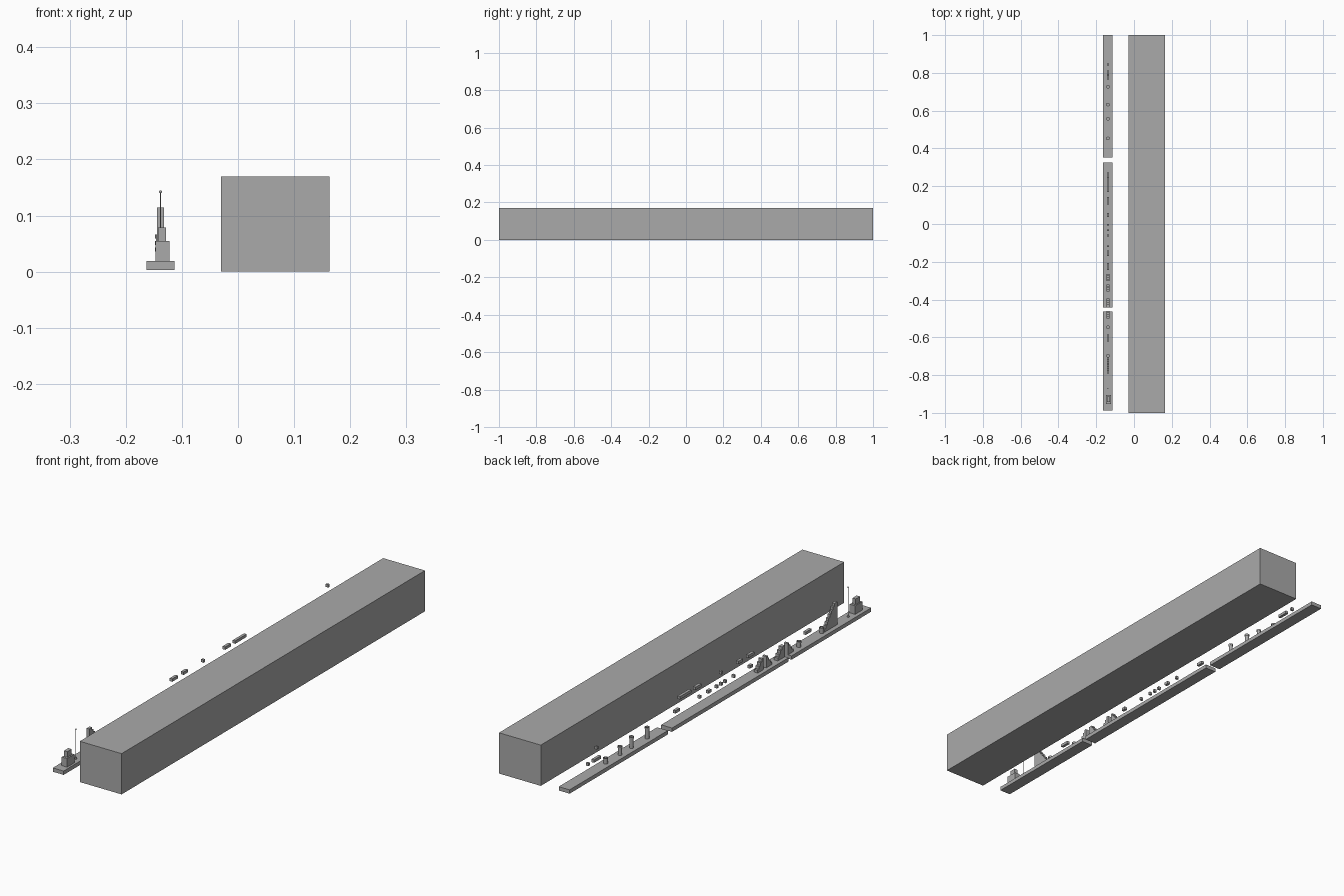
import bpy
import bmesh
import math
from mathutils import Matrix, Vector

old = bpy.data.objects.get("Cube")
if old:
    bpy.data.objects.remove(old, do_unlink=True)

GREY = 0.4
grey = bpy.data.materials.new("plain grey")
grey.use_nodes = True
grey.diffuse_color = (GREY, GREY, GREY, 1)
grey.node_tree.nodes["Principled BSDF"].inputs["Base Color"].default_value = (GREY, GREY, GREY, 1)

PITCH = 0.00943    # spacing of the course along y
TILE = 0.0119      # height and width of one block
GROUND = 0.019     # top of the ground strips
LANE = -0.138      # centre line of the course


def along(t):
    return 1 - PITCH * t


def finish(name, bm, smooth=False):
    bmesh.ops.recalc_face_normals(bm, faces=bm.faces)
    mesh = bpy.data.meshes.new(name)
    bm.to_mesh(mesh)
    bm.free()
    obj = bpy.data.objects.new(name, mesh)
    obj.data.materials.append(grey)
    bpy.context.collection.objects.link(obj)
    if smooth:
        bpy.ops.object.select_all(action='DESELECT')
        obj.select_set(True)
        bpy.context.view_layer.objects.active = obj
        bpy.ops.object.shade_smooth_by_angle()
    return obj


def box(name, x0, x1, y0, y1, z0, z1):
    bm = bmesh.new()
    centre = Vector((x0 + x1, y0 + y1, z0 + z1)) / 2
    size = Matrix.Diagonal((x1 - x0, y1 - y0, z1 - z0, 1))
    bmesh.ops.create_cube(bm, size=1, matrix=Matrix.Translation(centre) @ size)
    return finish(name, bm)


def lathe(name, y, profile, steps=24):
    """Turn (radius, height) points about a vertical axis on the lane."""
    bm = bmesh.new()
    verts = [bm.verts.new((LANE + r, y, GROUND + h)) for r, h in profile]
    edges = [bm.edges.new(pair) for pair in zip(verts, verts[1:])]
    bmesh.ops.spin(bm, geom=verts + edges, cent=(LANE, y, 0), axis=(0, 0, 1),
                   angle=2 * math.pi, steps=steps)
    bmesh.ops.remove_doubles(bm, verts=bm.verts, dist=0.00002)
    return finish(name, bm, True)


def blocks(first, count, level):
    z = GROUND + level * TILE
    box("floating_blocks", LANE - TILE / 2, LANE + TILE / 2,
        along(first + count), along(first), z, z + TILE)


def stairs(first, heights, width):
    """Extrude a stepped side profile across the lane."""
    outline = [(along(first), GROUND)]
    for i, h in enumerate(heights):
        z = GROUND + h * TILE
        for t in (first + i, first + i + 1):
            if outline[-1] != (along(t), z):
                outline.append((along(t), z))
    outline.append((along(first + len(heights)), GROUND))
    bm = bmesh.new()
    face = bm.faces.new([bm.verts.new((LANE - width / 2, y, z)) for y, z in outline])
    side = bmesh.ops.extrude_face_region(bm, geom=[face])
    moved = [v for v in side["geom"] if isinstance(v, bmesh.types.BMVert)]
    bmesh.ops.translate(bm, verts=moved, vec=(width, 0, 0))
    finish("stairs", bm)


# Large plain block beside the course
box("long_block", -0.03, 0.163, -1, 1, 0, 0.17)

# Ground strips with gaps between them
for y0, y1 in ((0.352, 1), (-0.443, 0.325), (-0.988, -0.463)):
    box("ground_strip", -0.163, -0.113, y0, y1, 0.003, GROUND)

# Floating blocks: low row, then high row
for first, count in ((16, 1), (20, 5), (77, 3), (94, 1), (100, 2), (106, 1),
                     (109, 1), (112, 1), (118, 1), (129, 2), (168, 4)):
    blocks(first, count, 3)
for first, count in ((22, 1), (80, 8), (91, 4), (109, 1), (121, 3), (128, 4)):
    blocks(first, count, 7)

# Pipes with a lip and an open mouth
for t, tall in ((29, 2), (39, 3), (47, 4), (58, 4), (164, 2), (180, 2)):
    h = tall * TILE
    lip = h - 0.007
    lathe("pipe", along(t), [(0.008, 0), (0.008, lip), (0.0095, lip), (0.0095, h),
                             (0.007, h), (0.007, lip), (0, lip)])

# Staircases
up = [1, 2, 3, 4]
stairs(134, up, 0.017)
stairs(140, up[::-1], 0.017)
stairs(148, up + [4], 0.017)
stairs(155, up[::-1], 0.017)
stairs(181, list(range(1, 9)) + [8], TILE)

# Flagpole: foot, pole and ball
pole_y = along(198.5)
lathe("pole_foot", pole_y, [(0, 0), (0.005, 0), (0.005, 0.005), (0, 0.005)], 16)
lathe("pole", pole_y, [(0, 0), (0.0008, 0), (0.0008, 0.122), (0, 0.122)], 10)
arc = [math.pi * i / 8 for i in range(9)]
lathe("pole_ball", pole_y, [(0.0027 * math.sin(a), 0.1235 - 0.0027 * math.cos(a)) for a in arc], 16)

# Two-tier castle
tier = GROUND + 3 * TILE
box("castle_base", -0.147, -0.122, along(207), along(202), GROUND, tier)
box("castle_tower", -0.143, -0.128, along(206), along(203), tier, tier + 2 * TILE)
